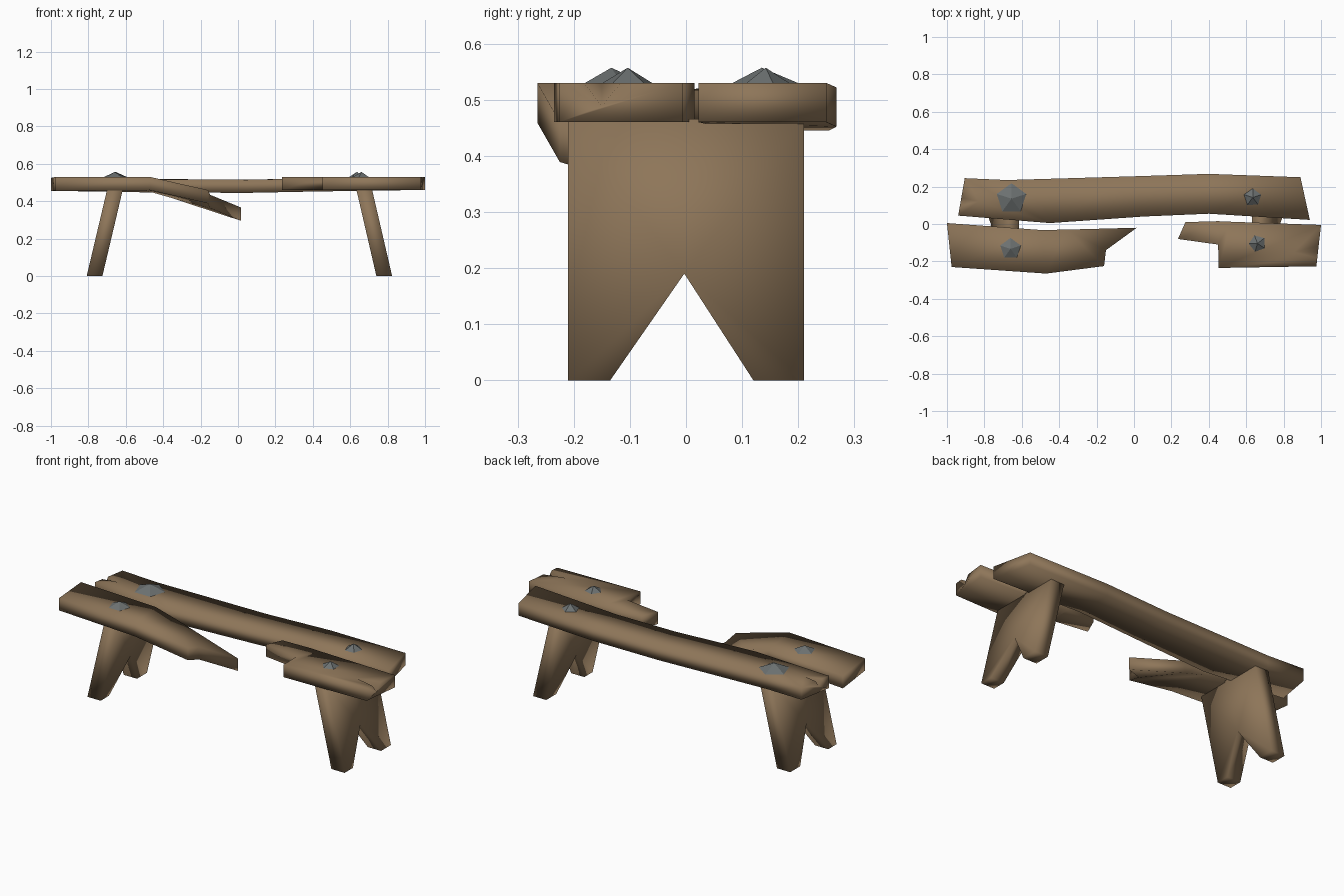
import bpy, bmesh, math
from mathutils import Vector

if "Cube" in bpy.data.objects:
    bpy.data.objects.remove(bpy.data.objects["Cube"])


def material(name, col):
    m = bpy.data.materials.new(name)
    m.diffuse_color = (*col, 1)
    m.use_nodes = True
    m.node_tree.nodes["Principled BSDF"].inputs["Base Color"].default_value = m.diffuse_color
    return m


WOOD = material("weathered wood", (0.27, 0.18, 0.10))
IRON = material("grey iron", (0.15, 0.165, 0.165))


def make(name, verts, faces, mat, smooth=True):
    me = bpy.data.meshes.new(name)
    me.from_pydata(verts, [], faces)
    bm = bmesh.new()
    bm.from_mesh(me)
    if not faces:
        bmesh.ops.convex_hull(bm, input=bm.verts[:])
    bmesh.ops.recalc_face_normals(bm, faces=bm.faces[:])
    bm.to_mesh(me)
    bm.free()
    me.materials.append(mat)
    for p in me.polygons:
        p.use_smooth = smooth
    ob = bpy.data.objects.new(name, me)
    bpy.context.collection.objects.link(ob)
    return ob


def plank(name, stations, t=0.07):
    """Sweep a rectangle along stations: front x, y, back x, y, front top z, back top z."""
    v, f = [], []
    for fx, fy, bx, by, zf, zb in stations:
        v += [(fx, fy, zf), (bx, by, zb), (bx, by, zb - t), (fx, fy, zf - t)]
    n = len(stations)
    for i in range(n - 1):
        a = 4 * i
        for j in range(4):
            k = (j + 1) % 4
            f.append((a + j, a + k, a + 4 + k, a + 4 + j))
    f += [(0, 1, 2, 3), tuple(range(4 * n - 4, 4 * n))]
    return make(name, v, f, WOOD)


def split_end(ob, x, y, s, depth, w):
    """Carve a tapering V-shaped crack into the top of a plank end."""
    cut = make("crack_cutter", [(x + 0.04 * s, y - w, 0.545), (x + 0.04 * s, y + w, 0.545),
                                (x + 0.04 * s, y, 0.475), (x - depth * s, y, 0.54)], [], WOOD)
    cut.hide_render = True
    mod = ob.modifiers.new("crack", 'BOOLEAN')
    mod.operation, mod.object, mod.solver = 'DIFFERENCE', cut, 'EXACT'
    bpy.context.view_layer.objects.active = ob
    bpy.ops.object.modifier_apply(modifier=mod.name)
    bpy.data.objects.remove(cut)


# Seat planks
back = plank("back_plank", [
    (-0.94, 0.045, -0.905, 0.245, 0.525, 0.525),
    (-0.45, 0.005, -0.68, 0.235, 0.517, 0.522),
    (0.05, 0.04, 0.0, 0.255, 0.515, 0.515),
    (0.40, 0.055, 0.40, 0.268, 0.522, 0.522),
    (0.94, 0.022, 0.89, 0.25, 0.53, 0.53)])
plank("broken_left_plank", [
    (-0.975, -0.23, -1.0, 0.005, 0.53, 0.525),
    (-0.47, -0.265, -0.50, -0.032, 0.53, 0.53),
    (-0.16, -0.225, -0.36, -0.03, 0.46, 0.49),
    (-0.15, -0.14, 0.015, -0.02, 0.435, 0.367)], 0.071)
right = plank("broken_right_plank", [
    (0.235, -0.08, 0.275, 0.01, 0.53, 0.53),
    (0.45, -0.11, 0.45, 0.015, 0.53, 0.53),
    (0.452, -0.235, 0.52, 0.012, 0.53, 0.53),
    (0.975, -0.226, 1.0, -0.005, 0.53, 0.53)])
split_end(right, 0.985, -0.15, 1, 0.16, 0.055)
split_end(back, -0.925, 0.12, -1, 0.14, 0.04)

# Splayed notched legs
profile = [(-0.21, 0), (-0.135, 0), (-0.003, 0.19), (0.12, 0), (0.21, 0), (0.21, 0.466),
           (-0.003, 0.466), (-0.21, 0.466)]
for name, s, x0, x1 in (("left_leg", -1, 0.725, 0.615), ("right_leg", 1, 0.74, 0.632)):
    v = []
    for w in (0, 0.084):
        v += [(s * (x0 + (x1 - x0) * z / 0.466 + w), y, z) for y, z in profile]
    quads = [(0, 1, 2, 7), (2, 6, 7), (2, 5, 6), (2, 3, 4, 5)]
    f = quads + [tuple(i + 8 for i in q) for q in quads]
    f += [(i, (i + 1) % 8, (i + 1) % 8 + 8, i + 8) for i in range(8)]
    make(name, v, f, WOOD)

# Five-sided nail heads
for i, (x, y, r, rot) in enumerate([(-0.655, 0.135, 0.083, 0), (-0.66, -0.133, 0.075, 0),
                                    (0.635, 0.142, 0.054, 0), (0.66, -0.104, 0.06, 0.35)]):
    ring = [(x + r * math.cos(math.pi / 2 + rot + k * math.tau / 5),
             y + r * math.sin(math.pi / 2 + rot + k * math.tau / 5), 0.522) for k in range(5)]
    f = [(k, (k + 1) % 5, 5) for k in range(5)] + [(0, 1, 2, 3, 4)]
    make(f"nail_head_{i + 1}", ring + [(x, y, 0.557)], f, IRON, False)
